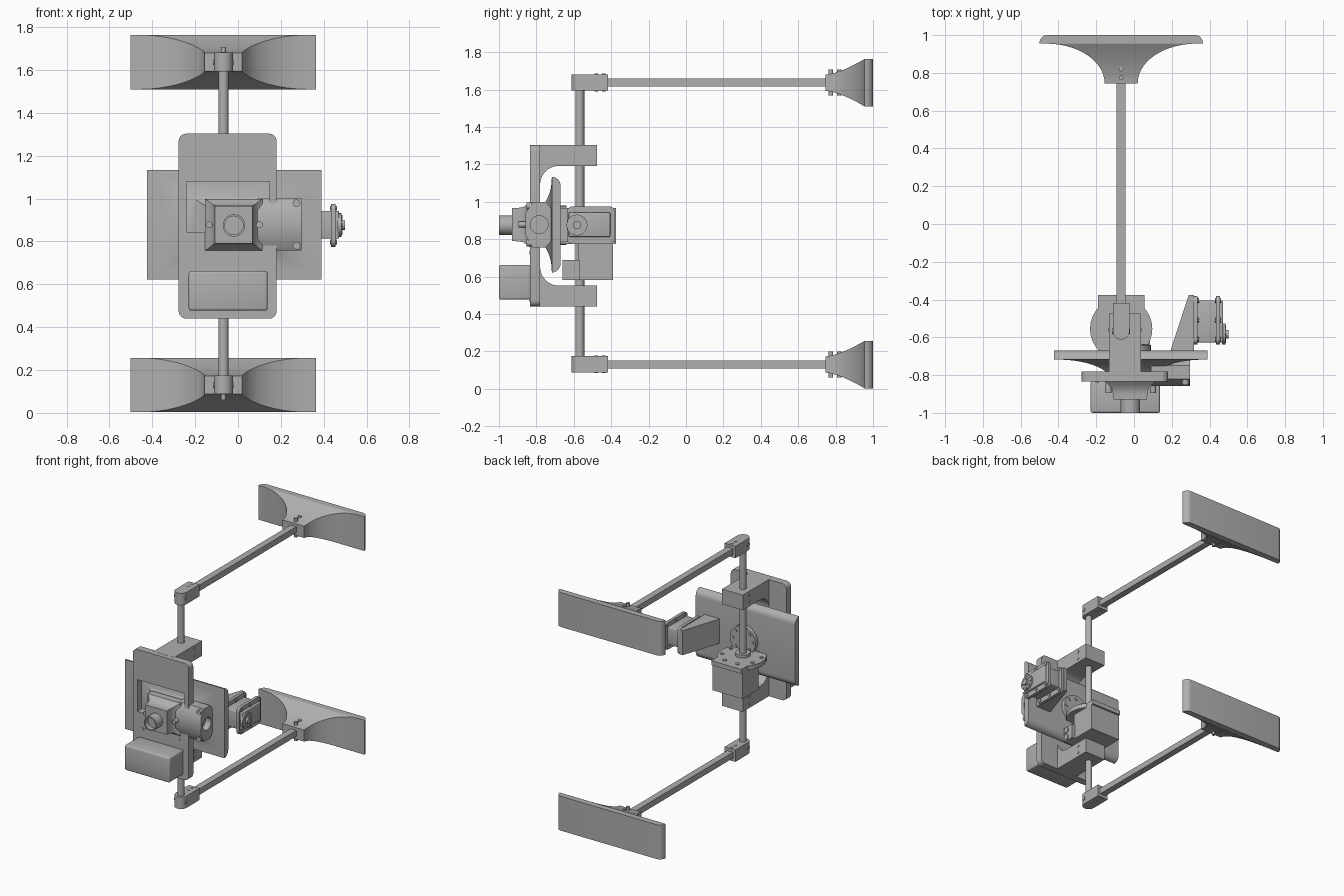
import bpy, bmesh, math
from mathutils import Vector

cube = bpy.data.objects.get("Cube")
if cube:
    bpy.data.objects.remove(cube, do_unlink=True)

grey = bpy.data.materials.new("plain grey")
grey.use_nodes = True
GREY = (0.43, 0.43, 0.43, 1)
grey.diffuse_color = GREY
grey.node_tree.nodes["Principled BSDF"].inputs["Base Color"].default_value = GREY
parts = []


def finish(name, bm, bevel=0, segments=3):
    bmesh.ops.recalc_face_normals(bm, faces=bm.faces)
    if bevel:
        bmesh.ops.bevel(bm, geom=bm.edges[:], offset=bevel, segments=segments,
                        profile=0.5, affect='EDGES', clamp_overlap=True)
    mesh = bpy.data.meshes.new(name)
    bm.to_mesh(mesh)
    bm.free()
    mesh.materials.append(grey)
    obj = bpy.data.objects.new(name, mesh)
    bpy.context.collection.objects.link(obj)
    parts.append(obj)
    return obj


def skin(name, rings, bevel=0, segments=3):
    """Closed solid through a list of matching rings."""
    bm = bmesh.new()
    loops = [[bm.verts.new(p) for p in ring] for ring in rings]
    n = len(loops[0])
    for a, b in zip(loops, loops[1:]):
        for i in range(n):
            j = (i + 1) % n
            bm.faces.new((a[i], a[j], b[j], b[i]))
    bm.faces.new(loops[0])
    bm.faces.new(loops[-1])
    return finish(name, bm, bevel, segments)


def prism(name, profile, axis, lo, hi, bevel=0):
    """Extrude a profile given in the two other axes, in x, y, z order."""
    def place(p, d):
        v = list(p)
        v.insert(axis, d)
        return v
    return skin(name, [[place(p, d) for p in profile] for d in (lo, hi)], bevel)


def box(name, x, y, z, bevel=0):
    return prism(name, [(x[0], y[0]), (x[1], y[0]), (x[1], y[1]), (x[0], y[1])], 2, z[0], z[1], bevel)


def arc(c, r, a0, a1, n=8):
    return [(c[0] + r * math.cos(math.radians(a0 + (a1 - a0) * i / n)),
             c[1] + r * math.sin(math.radians(a0 + (a1 - a0) * i / n))) for i in range(n + 1)]


def disc(name, axis, c, r, lo, hi, n=24):
    return prism(name, arc(c, r, 0, 360, n)[:-1], axis, lo, hi)


def rounded(a, b, c, d, r):
    return (arc((b - r, d - r), r, 0, 90, 5) + arc((a + r, d - r), r, 90, 180, 5)
            + arc((a + r, c + r), r, 180, 270, 5) + arc((b - r, c + r), r, 270, 360, 5))


def loft(name, cx, cz, sections):
    """Rectangles along y: (y, half width, half height)."""
    return skin(name, [[(cx - w, y, cz - h), (cx + w, y, cz - h),
                        (cx + w, y, cz + h), (cx - w, y, cz + h)] for y, w, h in sections])


def cut(obj, cutter):
    mod = obj.modifiers.new("cut", 'BOOLEAN')
    mod.object, mod.operation, mod.solver = cutter, 'DIFFERENCE', 'EXACT'
    bpy.context.view_layer.objects.active = obj
    bpy.ops.object.modifier_apply(modifier=mod.name)
    parts.remove(cutter)
    bpy.data.objects.remove(cutter, do_unlink=True)


SX, SY = -0.068, -0.568   # shaft position

# Vertical shaft
disc("main_shaft", 2, (SX, SY), 0.024, 0.10, 1.675)

# Arms, shaft blocks and flared end paddles
for label, z in (("upper", 1.638), ("lower", 0.131)):
    block = arc((SX, SY), 0.044, 180, 360, 12) + [(SX + 0.044, -0.417), (SX - 0.044, -0.417)]
    prism(label + "_shaft_block", block, 2, z - 0.044, z + 0.044)
    box(label + "_arm", (SX - 0.024, SX + 0.024), (-0.45, 0.76), (z - 0.022, z + 0.022))
    sections = []
    for i in range(15):
        t = math.sin(math.pi / 2 * i / 14)
        sections.append((0.745 + 0.21 * t, 0.0875 + 0.31 * (1 - math.sqrt(max(0, 1 - t * t))),
                         0.043 + 0.084 * t ** 1.5))
    for i in range(7):
        a = math.pi / 2 * i / 6
        sections.append((0.9555 + 0.0445 * math.sin(a), 0.393 + 0.04 * math.cos(a), 0.127))
    loft(label + "_paddle", SX, z - 0.001, sections)
    # Set screws
    disc(label + "_side_screw", 0, (SY, z), 0.014, SX - 0.048, SX + 0.048, 16)
    for y in (0.775, 0.82):
        disc(label + "_neck_screw", 2, (SX, y), 0.012, z - 0.07, z + 0.07, 12)
    for y in (-0.48, -0.44):
        disc(label + "_block_screw", 2, (SX, y), 0.010, z - 0.047, z + 0.047, 12)

# Front plate with window
plate = prism("front_plate", rounded(-0.277, 0.18, 0.44, 1.303, 0.035), 1, -0.834, -0.78)
cut(plate, box("window_cutter", (-0.24, 0.147), (-0.9, -0.7), (0.845, 1.08)))

# Filleted bracket arms that hold the shaft
for label, s in (("upper", 1), ("lower", -1)):
    prof = [(-0.80, 0.432), (-0.475, 0.432), (-0.475, 0.32)]
    prof += arc((-0.68, 0.22), 0.10, 90, 180, 10) + [(-0.80, 0.22)]
    prism(label + "_bracket", [(y, 0.872 + s * z) for y, z in prof], 0, -0.132, 0.037)
    for z in (0.35, 0.403):
        disc(label + "_bracket_screw", 0, (SY + 0.01, 0.872 + s * z), 0.01, -0.136, 0.041, 12)

# Flared panel behind the plate, rounded along its top and bottom
sections = []
for i in range(13):
    t = math.sin(math.pi / 2 * i / 12)
    k = 1 - math.sqrt(max(0, 1 - t * t))
    sections.append((-0.85 + 0.132 * t, 0.09 + 0.29 * k, 0.06 + 0.185 * k))
for i in range(7):
    a = math.pi / 2 * i / 6
    sections.append((-0.717 + 0.047 * math.sin(a), 0.407, 0.206 + 0.05 * math.cos(a)))
loft("rear_panel", -0.017, 0.878, sections)
disc("panel_hub", 1, (-0.015, 0.875), 0.105, -0.68, -0.64)
for i in range(8):
    a = math.pi / 4 * i
    disc("hub_screw", 1, (-0.015 + 0.08 * math.cos(a), 0.875 + 0.08 * math.sin(a)), 0.012, -0.65, -0.634, 10)

# Camera housing and lens tube
loft("camera_housing", -0.02, 0.878, [(-0.93, 0.088, 0.088), (-0.90, 0.091, 0.089), (-0.87, 0.098, 0.094),
                                      (-0.85, 0.115, 0.108), (-0.834, 0.135, 0.121), (-0.78, 0.135, 0.121)])
lens = disc("lens_tube", 1, (-0.019, 0.875), 0.052, -1.0, -0.92, 32)
cut(lens, disc("lens_cutter", 1, (-0.019, 0.875), 0.043, -1.1, -0.965, 32))
for x in (-0.135, 0.1):
    disc("housing_screw", 1, (x, 0.878), 0.016, -0.895, -0.84, 12)

# Octagonal motor beside the camera
octagon = [(-0.857, 0.82), (-0.82, 0.757), (-0.75, 0.757), (-0.712, 0.80),
           (-0.712, 0.955), (-0.75, 1.0), (-0.82, 1.0), (-0.857, 0.94)]
motor = prism("pan_motor", octagon, 0, 0.09, 0.296)
cut(motor, disc("motor_cutter", 0, (-0.785, 0.878), 0.048, 0.25, 0.4))
for z in (0.78, 0.978):
    disc("motor_screw", 1, (0.273, z), 0.018, -0.852, -0.80, 16)

# Battery box on the lower plate
box("battery_box", (-0.23, 0.138), (-1.0, -0.83), (0.477, 0.663), 0.012)
for x in (-0.195, 0.10):
    disc("plate_screw", 1, (x, 0.727), 0.009, -0.838, -0.82, 12)
    disc("box_screw", 1, (x + 0.005, 0.474), 0.009, -0.838, -0.82, 12)

# Shaft drive servo with round flange
box("shaft_servo", (-0.19, 0.055), (-0.578, -0.39), (0.583, 0.78))
disc("servo_flange", 2, (SX, -0.555), 0.165, 0.775, 0.808, 32)
box("servo_flange_tab", (-0.19, 0.055), (-0.50, -0.375), (0.775, 0.808))
box("servo_connector", (-0.10, 0.08), (-0.66, -0.57), (0.583, 0.69))
for z in (0.61, 0.663):
    disc("connector_plug", 0, (-0.632, z), 0.022, 0.07, 0.086, 16)
for i in range(8):
    a = math.pi / 4 * (i + 0.5)
    disc("flange_screw", 2, (SX + 0.135 * math.cos(a), -0.555 + 0.135 * math.sin(a)), 0.014, 0.80, 0.814, 10)
disc("shaft_collar", 2, (SX, SY), 0.05, 0.80, 0.83)

# Wedge carrying the side servo
wedge = [(0.19, -0.68), (0.317, -0.68), (0.317, -0.375), (0.29, -0.375)]
prism("servo_wedge", wedge, 2, 0.785, 0.967)

# Side servo with two end plates, horn and screws
box("side_servo", (0.31, 0.472), (-0.627, -0.405), (0.813, 0.943), 0.006)
for label, x in (("inner", 0.315), ("outer", 0.433)):
    prism(label + "_servo_plate", rounded(-0.637, -0.38, 0.775, 0.975, 0.03), 0, x, x + 0.022)
    for y in (-0.61, -0.51, -0.405):
        for z in (0.797, 0.955):
            disc("servo_screw", 0, (y, z), 0.012, x - 0.004, x + 0.028, 10)
disc("servo_horn", 0, (-0.583, 0.876), 0.056, 0.465, 0.484)
disc("horn_hub", 0, (-0.583, 0.876), 0.022, 0.48, 0.50, 16)
for i in range(8):
    a = math.pi / 4 * i
    disc("horn_screw", 0, (-0.583 + 0.04 * math.cos(a), 0.876 + 0.04 * math.sin(a)), 0.007, 0.48, 0.488, 8)

# Smooth curved faces, keep edges sharp
bpy.ops.object.select_all(action='DESELECT')
for obj in parts:
    obj.select_set(True)
bpy.context.view_layer.objects.active = parts[0]
bpy.ops.object.shade_smooth_by_angle(angle=math.radians(32))
